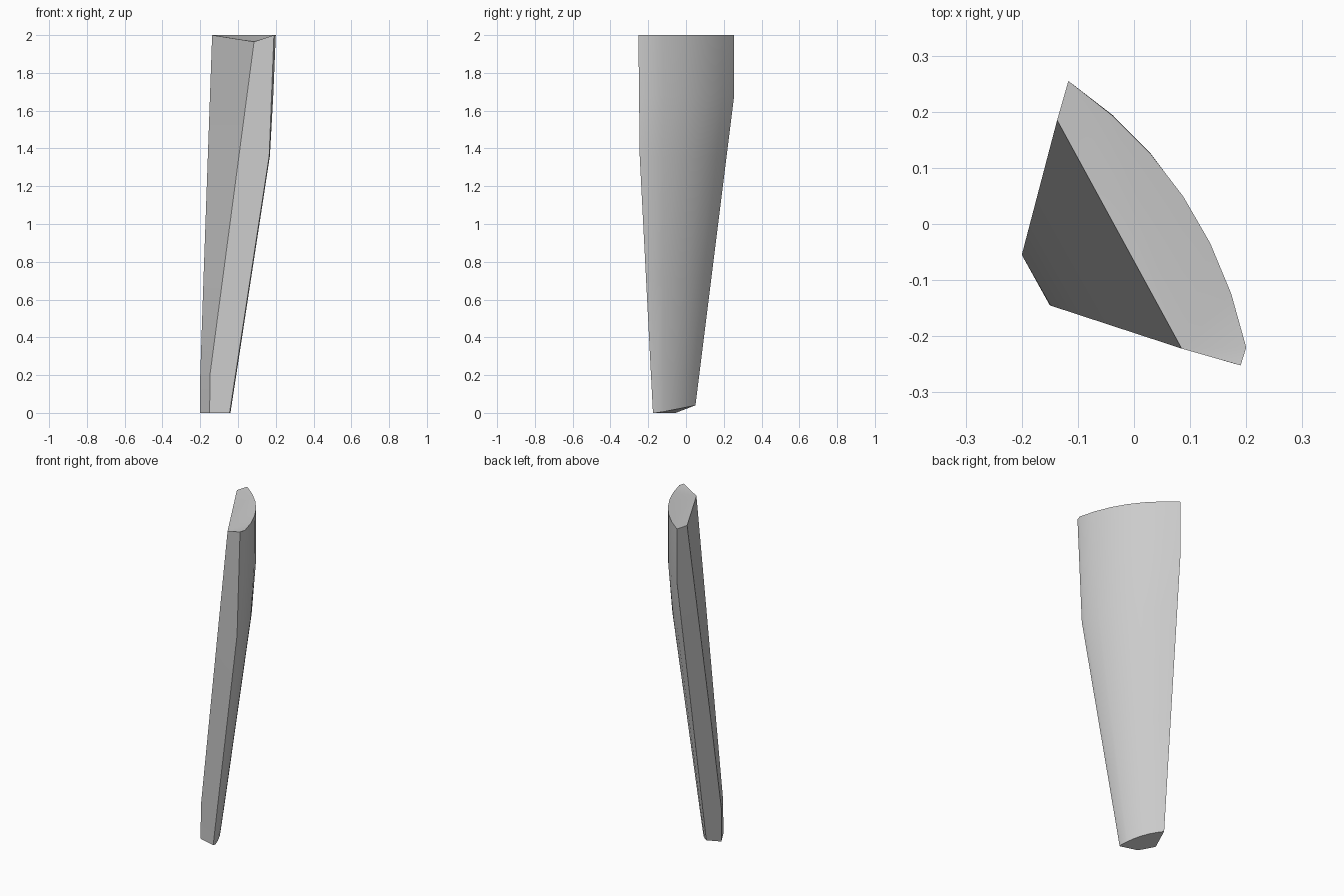
import bpy
import bmesh
from mathutils import Vector

cube = bpy.data.objects.get("Cube")
if cube:
    bpy.data.objects.remove(cube, do_unlink=True)

grey = bpy.data.materials.new("light_grey")
grey.use_nodes = True
colour = (0.6, 0.6, 0.6, 1)
grey.diffuse_color = colour
grey.node_tree.nodes["Principled BSDF"].inputs["Base Color"].default_value = colour

STEPS = 6


def track(keys, z):
    """Position of a corner at height z, from (z, x, y) keys."""
    for (z0, *p), (z1, *q) in zip(keys, keys[1:]):
        if z <= z1:
            return Vector(p).lerp(Vector(q), max(0, (z - z0) / (z1 - z0)))
    return Vector(keys[-1][1:])


# Corner paths up the tapered blade
inner_back = [(0.22, -0.2, -0.055), (2, -0.137, 0.185)]
inner_front = [(0.19, -0.15, -0.145), (1.965, 0.085, -0.222)]
outer_front = [(0, -0.045, -0.175), (1.36, 0.165, -0.245), (2, 0.19, -0.252)]
front_bevel = [(0, -0.04, -0.16), (1.4, 0.175, -0.215), (2, 0.2, -0.22)]
outer_back = [(0.04, -0.172, 0.05), (1.68, -0.117, 0.255), (2, -0.117, 0.255)]
bulge_keys = [(0, 0.022, 0), (1.36, 0.058, 0), (1.68, 0.06, 0), (2, 0.056, 0)]


def section(z):
    """Outline at height z: flat inner side, narrow ends, bowed outer side."""
    points = [track(k, z) for k in (inner_back, inner_front, outer_front)]
    start, end = track(front_bevel, z), track(outer_back, z)
    chord = end - start
    normal = Vector((chord.y, -chord.x)).normalized()
    bulge = track(bulge_keys, z).x
    for i in range(STEPS + 1):
        t = i / STEPS
        points.append(start + chord * t + normal * bulge * 4 * t * (1 - t))
    return points


bm = bmesh.new()
rings = []
for z in (0, 0.2, 0.7, 1.36, 1.68, 2):
    rings.append([bm.verts.new((p.x, p.y, z)) for p in section(z)])

# Slanted bottom and dipped top corner
for v in rings[0][3:]:
    v.co.z = max(0, (v.co.y + 0.15) * 0.2)
rings[-1][1].co.z = 1.965

count = len(rings[0])
for low, high in zip(rings, rings[1:]):
    for i in range(count):
        j = (i + 1) % count
        bm.faces.new((low[i], low[j], high[j], high[i]))
for i in range(2, count):
    j = (i + 1) % count
    bm.faces.new((rings[-1][1], rings[-1][i], rings[-1][j]))
bm.faces.new(rings[0][::-1])
bmesh.ops.recalc_face_normals(bm, faces=bm.faces)

mesh = bpy.data.meshes.new("curved_blade")
bm.to_mesh(mesh)
bm.free()
mesh.materials.append(grey)
blade = bpy.data.objects.new("curved_blade", mesh)
bpy.context.collection.objects.link(blade)
bpy.context.view_layer.objects.active = blade
blade.select_set(True)
bpy.ops.object.shade_smooth_by_angle(angle=0.6)
